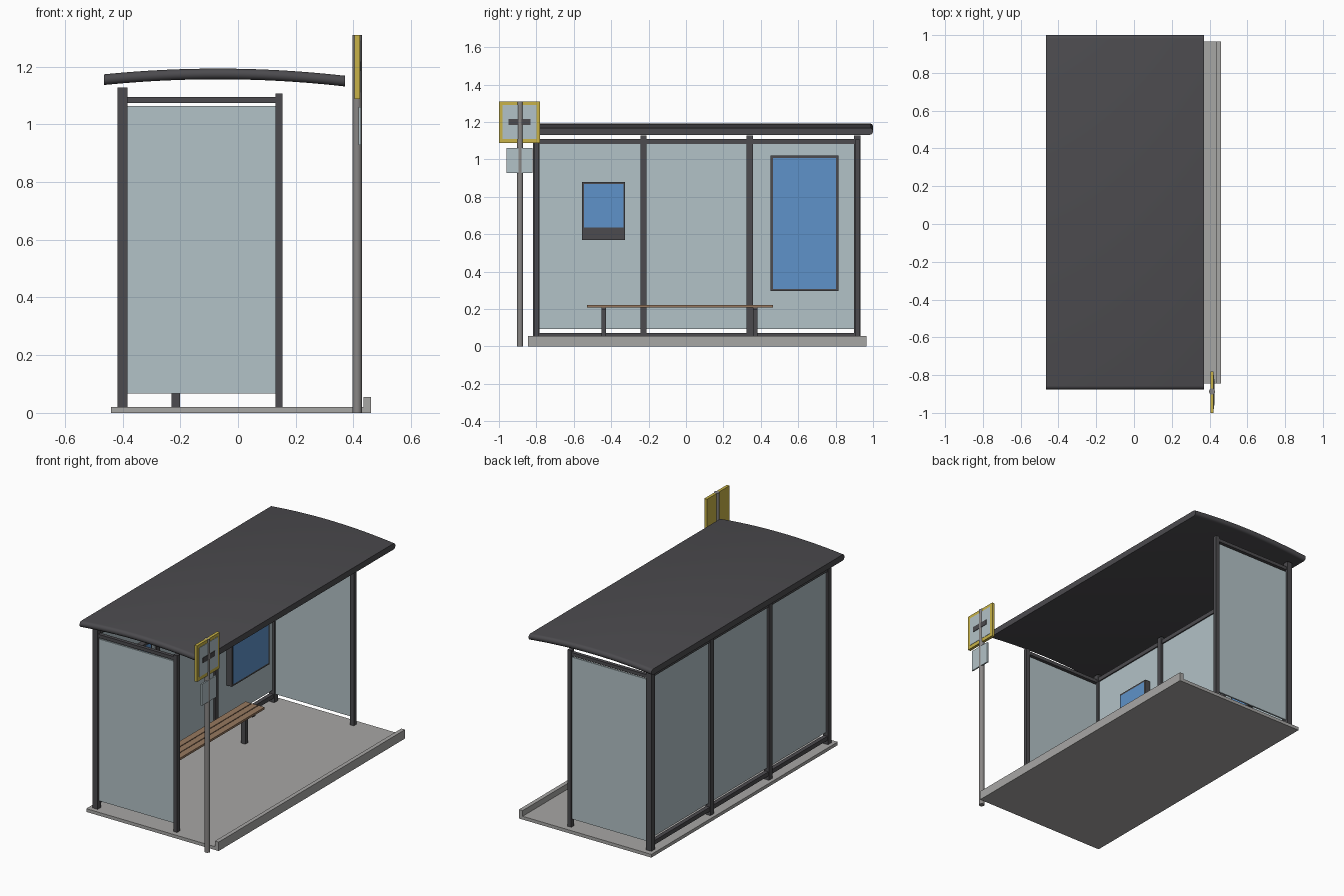
import bpy, bmesh, math

cube = bpy.data.objects.get("Cube")
if cube:
    bpy.data.objects.remove(cube, do_unlink=True)


def material(name, rgb):
    m = bpy.data.materials.new(name)
    m.use_nodes = True
    m.diffuse_color = (*rgb, 1)
    bsdf = next(n for n in m.node_tree.nodes if n.type == "BSDF_PRINCIPLED")
    bsdf.inputs["Base Color"].default_value = (*rgb, 1)
    return m


DARK = material("dark_metal", (0.072, 0.07, 0.077))
GLASS = material("pale_glass", (0.45, 0.54, 0.57))
CONCRETE = material("concrete", (0.39, 0.385, 0.375))
STEEL = material("grey_steel", (0.25, 0.24, 0.235))
YELLOW = material("yellow", (0.58, 0.45, 0.065))
BLUE = material("blue_screen", (0.112, 0.29, 0.585))
WOOD = material("brown_wood", (0.31, 0.19, 0.115))


def finish(name, bm, mat):
    bmesh.ops.recalc_face_normals(bm, faces=bm.faces)
    mesh = bpy.data.meshes.new(name)
    bm.to_mesh(mesh)
    bm.free()
    mesh.materials.append(mat)
    obj = bpy.data.objects.new(name, mesh)
    bpy.context.collection.objects.link(obj)
    return obj


def box(name, xs, ys, zs, mat):
    bm = bmesh.new()
    bmesh.ops.create_cube(bm, size=1)
    for v in bm.verts:
        for i, (lo, hi) in enumerate((xs, ys, zs)):
            v.co[i] = lo if v.co[i] < 0 else hi
    return finish(name, bm, mat)


def around(c, width):
    return (c - width / 2, c + width / 2)


def smooth(obj):
    bpy.ops.object.select_all(action="DESELECT")
    obj.select_set(True)
    bpy.context.view_layer.objects.active = obj
    bpy.ops.object.shade_smooth_by_angle(angle=math.radians(35))


# Ground slab and kerb
GROUND_Y = (-0.845, 0.965)
box("ground_slab", (-0.44, 0.435), GROUND_Y, (0, 0.02), CONCRETE)
box("kerb", (0.435, 0.46), GROUND_Y, (0, 0.055), CONCRETE)

# Back wall: posts, rails and glass bays
BACK_X = -0.4
POSTS_Y = (-0.8, -0.227, 0.341, 0.916)
for y in POSTS_Y:
    box("back_post", around(BACK_X, 0.035), around(y, 0.034), (0.01, 1.128), DARK)
for y0, y1 in zip(POSTS_Y, POSTS_Y[1:]):
    bay = (y0 + 0.017, y1 - 0.017)
    box("back_top_rail", around(BACK_X, 0.025), bay, (1.082, 1.108), DARK)
    box("back_bottom_rail", around(BACK_X, 0.025), bay, (0.045, 0.071), DARK)
    box("back_glass", around(BACK_X, 0.01), bay, (0.093, 1.082), GLASS)

# End walls
for y in (POSTS_Y[0], POSTS_Y[-1]):
    box("front_post", (0.13, 0.155), around(y, 0.026), (0.01, 1.106), DARK)
    box("side_top_rail", (-0.383, 0.13), around(y, 0.022), (1.073, 1.094), DARK)
    box("side_glass", (-0.383, 0.13), around(y, 0.01), (0.068, 1.063), GLASS)

# Arched roof with rounded ends
R = 0.0185
section = []
for end_y, start in ((1.0 - R, -90), (-0.875 + R, 90)):
    for i in range(9):
        a = math.radians(start + i * 22.5)
        section.append((end_y + R * math.cos(a), R * math.sin(a)))
bm = bmesh.new()
rings = []
STEPS = 24
for i in range(STEPS + 1):
    x = -0.465 + 0.835 * i / STEPS
    zc = 1.193 - R - 0.128 * (x + 0.07) ** 2
    rings.append([bm.verts.new((x, y, zc + z)) for y, z in section])
for a, b in zip(rings, rings[1:]):
    for j in range(len(section)):
        k = (j + 1) % len(section)
        bm.faces.new((a[j], a[k], b[k], b[j]))
bm.faces.new(rings[0])
bm.faces.new(rings[-1])
smooth(finish("roof", bm, DARK))

# Bench
for i in range(3):
    x = -0.275 + i * 0.045
    box("bench_slat", (x, x + 0.04), (-0.53, 0.465), (0.209, 0.222), WOOD)
for y in (-0.44, 0.37):
    box("bench_leg", around(-0.216, 0.03), around(y, 0.024), (0.01, 0.2), DARK)
    box("bench_bracket", (-0.27, -0.15), around(y, 0.024), (0.198, 0.209), DARK)


# Wall displays
def display(name, ys, zs, screen_ys, screen_zs):
    box(name + "_case", (-0.394, -0.358), ys, zs, DARK)
    box(name + "_screen", (-0.358, -0.356), screen_ys, screen_zs, BLUE)


display("poster", (0.452, 0.815), (0.295, 1.02), (0.464, 0.803), (0.307, 1.008))
display("info_panel", (-0.555, -0.325), (0.568, 0.88), (-0.545, -0.335), (0.635, 0.868))

# Stop sign on its pole
PX, PY = 0.413, -0.887
bm = bmesh.new()
bmesh.ops.create_cone(bm, cap_ends=True, segments=16, radius1=0.016, radius2=0.016, depth=1.31)
bmesh.ops.translate(bm, verts=bm.verts, vec=(PX, PY, 0.655))
smooth(finish("sign_pole", bm, STEEL))
box("sign_board", (0.404, 0.422), (-1.0, -0.78), (1.088, 1.31), YELLOW)
box("sign_face", (0.422, 0.424), (-0.98, -0.8), (1.11, 1.29), GLASS)
box("sign_plate", (0.424, 0.427), around(-0.89, 0.118), (1.185, 1.217), DARK)
box("timetable", (0.418, 0.427), around(-0.89, 0.14), (0.928, 1.06), GLASS)
